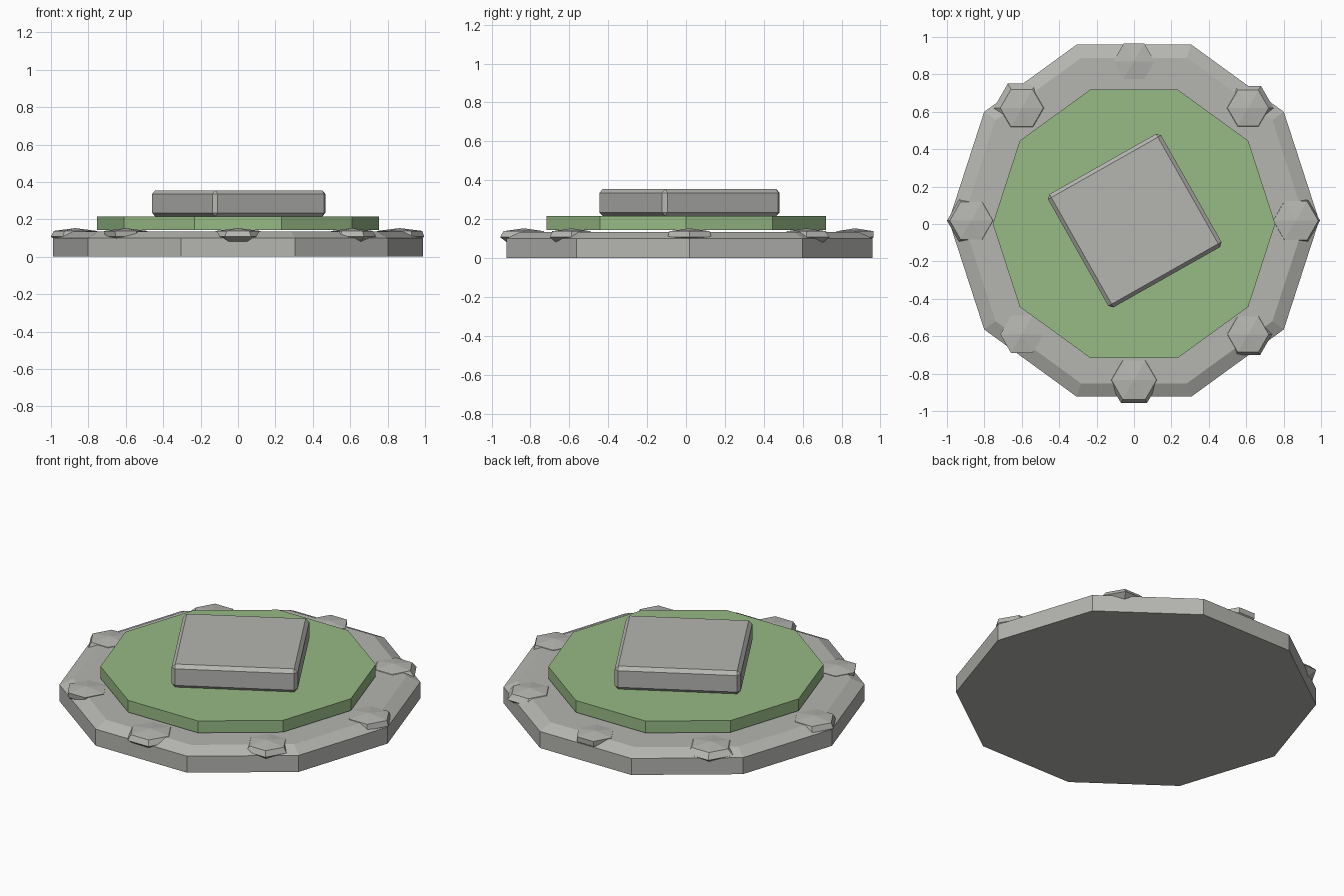
import bpy, bmesh, math

cube = bpy.data.objects.get("Cube")
if cube:
    bpy.data.objects.remove(cube, do_unlink=True)


def make_material(name, rgb):
    mat = bpy.data.materials.new(name)
    mat.use_nodes = True
    mat.diffuse_color = (*rgb, 1)
    mat.node_tree.nodes["Principled BSDF"].inputs["Base Color"].default_value = (*rgb, 1)
    return mat


stone = make_material("stone grey", (0.46, 0.46, 0.44))
grass = make_material("grass green", (0.31, 0.49, 0.235))


def add_object(name, bm, mat, location):
    bmesh.ops.recalc_face_normals(bm, faces=bm.faces)
    mesh = bpy.data.meshes.new(name)
    bm.to_mesh(mesh)
    bm.free()
    mesh.materials.append(mat)
    obj = bpy.data.objects.new(name, mesh)
    obj.location = location
    bpy.context.collection.objects.link(obj)
    return obj


def lathe(name, sides, profile, mat, location):
    """Stack flat-sided rings of (radius, height); zero radius is a tip."""
    bm = bmesh.new()
    rings = []
    for r, z in profile:
        if r == 0:
            rings.append([bm.verts.new((0, 0, z))] * sides)
        else:
            angles = [math.tau * i / sides for i in range(sides)]
            rings.append([bm.verts.new((r * math.cos(a), r * math.sin(a), z)) for a in angles])
    for low, high in zip(rings, rings[1:]):
        for i in range(sides):
            j = (i + 1) % sides
            corners = dict.fromkeys((low[i], low[j], high[j], high[i]))
            bm.faces.new(list(corners))
    # Cap open ends
    for ring in (rings[0], rings[-1]):
        if len(set(ring)) == sides:
            bm.faces.new(ring)
    return add_object(name, bm, mat, location)


# Stone base with a sloping rim, and the grass disc above it
lathe("stone_base", 10, [(0.99, 0), (0.99, 0.10), (0.915, 0.135)], stone, (0, 0.018, 0))
lathe("grass_disc", 10, [(0.755, 0.143), (0.755, 0.215)], grass, (0, 0.001, 0))

# Turned slab with chamfered edges
bm = bmesh.new()
bmesh.ops.create_cube(bm, size=1)
bmesh.ops.scale(bm, vec=(0.695, 0.695, 0.14), verts=bm.verts)
bmesh.ops.bevel(bm, geom=bm.edges[:], offset=0.02, segments=1, affect='EDGES')
slab = add_object("centre_slab", bm, stone, (0.004, 0.018, 0.285))
slab.rotation_euler.z = math.radians(29.5)

# Rim studs: x, y, cap radius, skirt radius
studs = {
    "back": (0.0, 0.87, 0.11, 0.108),
    "front": (0.0, -0.835, 0.12, 0.14),
    "left": (0.865, 0.018, 0.12, 0.13),
    "right": (-0.87, 0.018, 0.115, 0.13),
    "back_left": (0.61, 0.62, 0.11, 0.137),
    "back_right": (-0.60, 0.62, 0.115, 0.15),
    "front_left": (0.61, -0.59, 0.11, 0.128),
    "front_right": (-0.60, -0.59, 0.115, 0.11),
}
for side, (x, y, cap, skirt) in studs.items():
    profile = [(skirt * 0.7, 0.08), (skirt, 0.107), (cap, 0.138), (0, 0.153)]
    lathe("rim_stud_" + side, 6, profile, stone, (x, y, 0))
